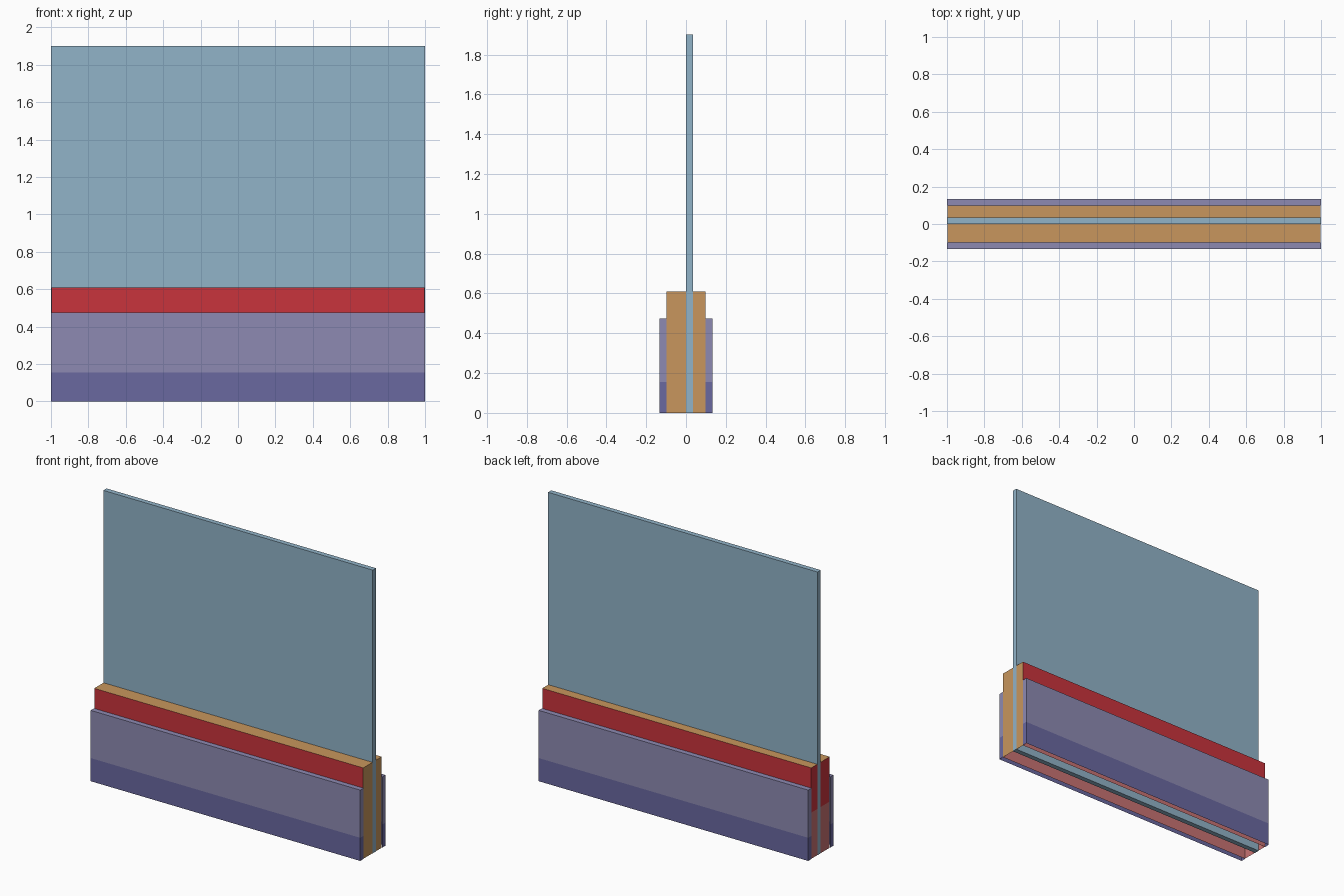
import bpy, bmesh
from mathutils import Vector

if "Cube" in bpy.data.objects:
    bpy.data.objects.remove(bpy.data.objects["Cube"])


def material(name, rgb):
    """Flat material from 0-255 sRGB, stored as linear values."""
    lin = [((c / 255 + 0.055) / 1.055) ** 2.4 for c in rgb]
    m = bpy.data.materials.new(name)
    m.diffuse_color = (*lin, 1)
    m.use_nodes = True
    m.node_tree.nodes["Principled BSDF"].inputs["Base Color"].default_value = m.diffuse_color
    return m


blue = material("glass blue", (145, 179, 200))
red = material("red", (201, 52, 60))
pink = material("faded red", (200, 115, 115))
tan = material("tan", (200, 150, 93))
lilac = material("light purple", (141, 138, 178))
purple = material("dark purple", (106, 104, 160))


def box(name, lo, hi, mats, pick, cuts=(), drop=None):
    """Box from corner to corner, cut at heights, faces removed and coloured by rule."""
    lo, hi = Vector(lo), Vector(hi)
    bm = bmesh.new()
    bmesh.ops.create_cube(bm, size=1)
    for v in bm.verts:
        v.co = (lo + hi) / 2 + Vector(a * b for a, b in zip(v.co, hi - lo))
    for z in cuts:
        bmesh.ops.bisect_plane(bm, geom=bm.verts[:] + bm.edges[:] + bm.faces[:],
                               plane_co=(0, 0, z), plane_no=(0, 0, 1))
    bm.normal_update()
    if drop:
        bmesh.ops.delete(bm, geom=[f for f in bm.faces if drop(f.normal)],
                         context='FACES_ONLY')
    for f in bm.faces:
        f.material_index = pick(f.normal, f.calc_center_median().z)
    me = bpy.data.meshes.new(name)
    bm.to_mesh(me)
    bm.free()
    for m in mats:
        me.materials.append(m)
    ob = bpy.data.objects.new(name, me)
    bpy.context.collection.objects.link(ob)
    return ob


# upright pane, slightly behind the centre line
box("glass_pane", (-1, 0, 0), (1, 0.034, 1.9), [blue], lambda n, z: 0)


# hollow base, open underneath: tan top and right end, red above faded red elsewhere
def base_colour(n, z):
    if n.z > 0.5 or n.x > 0.5:
        return 0
    return 1 if z > 0.31 else 2


box("base_core", (-0.998, -0.098, 0), (0.998, 0.098, 0.61), [tan, red, pink],
    base_colour, cuts=[0.31], drop=lambda n: n.z < -0.5)

# side skirts, open underneath and against the core, darker at the bottom
for name, side in (("front_skirt", -1), ("back_skirt", 1)):
    y0, y1 = sorted((side * 0.098, side * 0.133))
    box(name, (-1, y0, 0), (1, y1, 0.475), [lilac, purple],
        lambda n, z: 0 if z > 0.155 else 1, cuts=[0.155],
        drop=lambda n, s=side: n.z < -0.5 or n.y * s < -0.5)
